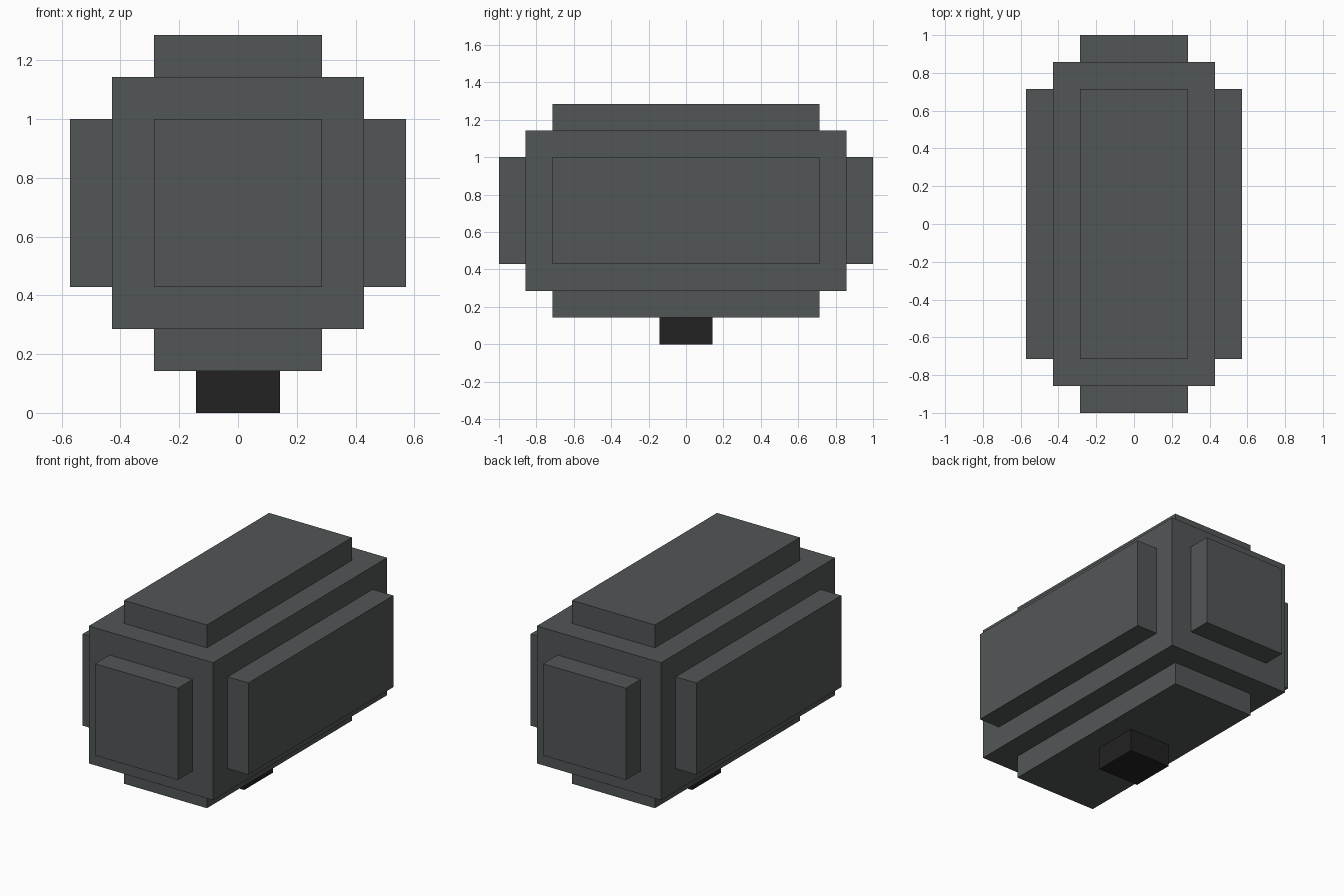
import bpy
import bmesh
from mathutils import Vector

if "Cube" in bpy.data.objects:
    bpy.data.objects.remove(bpy.data.objects["Cube"])

U = 1 / 7  # the model sits on a grid of sevenths


def material(name, rgb):
    mat = bpy.data.materials.new(name)
    mat.diffuse_color = (*rgb, 1)
    mat.use_nodes = True
    mat.node_tree.nodes["Principled BSDF"].inputs["Base Color"].default_value = mat.diffuse_color
    return mat


grey = material("dark grey", (0.085, 0.094, 0.094))
black = material("black", (0.016, 0.016, 0.016))


def box(name, centre, size, mat):
    """Flat-faced box, centre and full size given in grid units."""
    bm = bmesh.new()
    bmesh.ops.create_cube(bm, size=1)
    bmesh.ops.scale(bm, vec=Vector(size) * U, verts=bm.verts)
    mesh = bpy.data.meshes.new(name)
    bm.to_mesh(mesh)
    bm.free()
    mesh.materials.append(mat)
    obj = bpy.data.objects.new(name, mesh)
    obj.location = Vector(centre) * U
    bpy.context.collection.objects.link(obj)
    return obj


# Main body
box("body", (0, 0, 5), (6, 12, 6), grey)

# Raised plates, one on each of the six sides
for side, s in (("left", -1), ("right", 1)):
    box(side + "_plate", (3.5 * s, 0, 5), (1, 10, 4), grey)
for side, s in (("front", -1), ("back", 1)):
    box(side + "_plate", (0, 6.5 * s, 5), (4, 1, 4), grey)
for side, s in (("bottom", -1), ("top", 1)):
    box(side + "_plate", (0, 0, 5 + 3.5 * s), (4, 10, 1), grey)

# Small foot underneath
box("foot", (0, 0, 0.5), (2, 2, 1), black)
